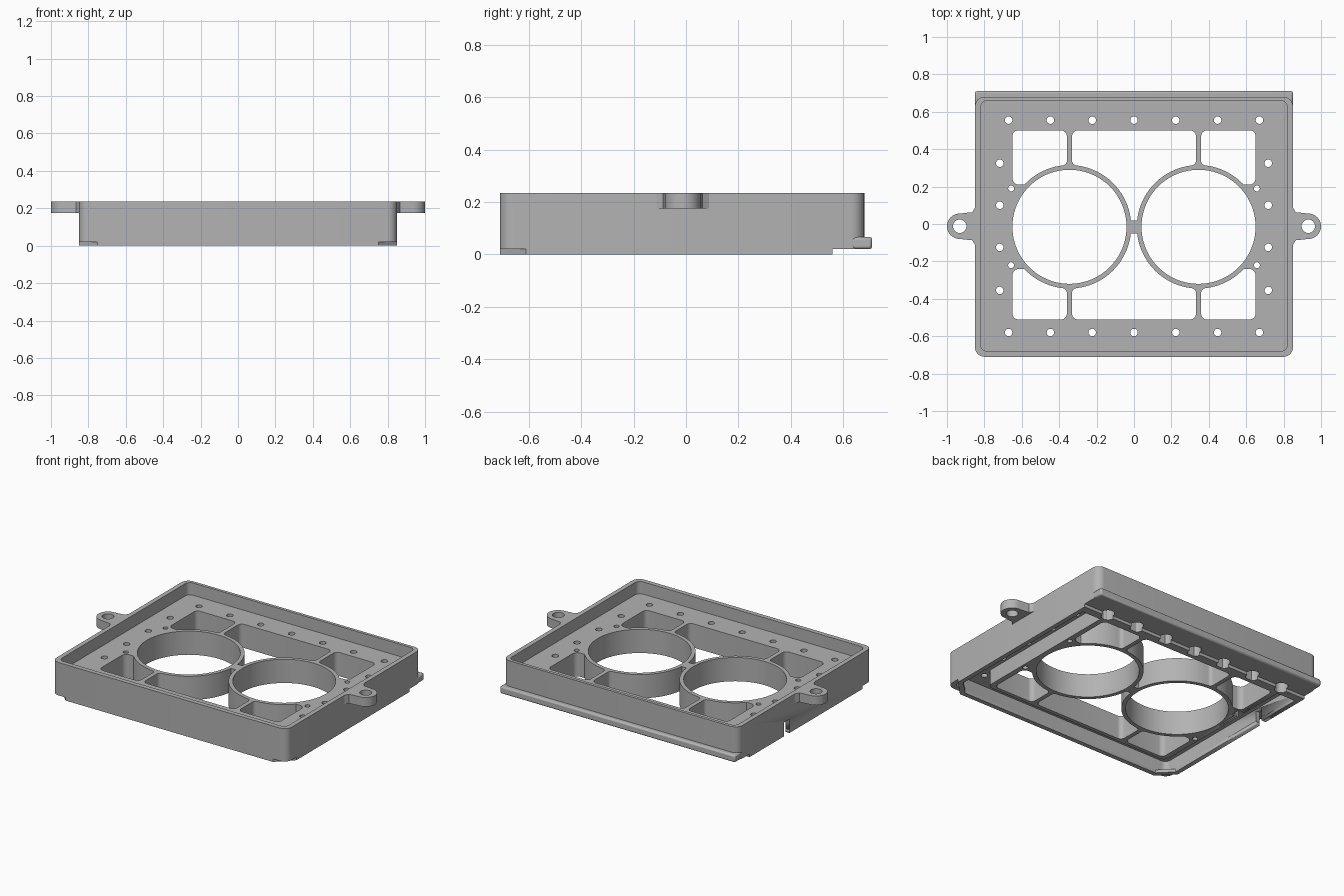
import bpy, bmesh
from math import sin, cos, radians, tau
from mathutils import Vector

if "Cube" in bpy.data.objects:
    bpy.data.objects.remove(bpy.data.objects["Cube"])

grey = bpy.data.materials.new("matte grey")
grey.use_nodes = True
grey.diffuse_color = (0.45, 0.45, 0.45, 1)
grey.node_tree.nodes["Principled BSDF"].inputs["Base Color"].default_value = grey.diffuse_color

CX, CY = 0.345, -0.015           # ring centres
R_IN, R_OUT = 0.305, 0.33        # ring radii
FLOOR = 0.155                    # top of the tray floor
TOP = 0.235


def circle(x, y, r, n=24):
    return [(x + r * cos(tau * i / n), y + r * sin(tau * i / n)) for i in range(n)]


def arc(x, y, r, a, b, n=20):
    steps = [radians(a + (b - a) * i / n) for i in range(n + 1)]
    return [(x + r * cos(t), y + r * sin(t)) for t in steps]


def rounded(corners, n=6):
    """Outline from (x, y) or (x, y, radius) corners."""
    out = []
    for i, c in enumerate(corners):
        p = Vector(c[:2])
        r = c[2] if len(c) > 2 else 0
        if not r:
            out.append(tuple(p))
            continue
        a = p + (Vector(corners[i - 1][:2]) - p).normalized() * r
        b = p + (Vector(corners[(i + 1) % len(corners)][:2]) - p).normalized() * r
        for k in range(n + 1):
            s = k / n
            u, v, w = (1 - s) ** 2, 1.414 * s * (1 - s), s * s
            out.append(tuple((a * u + p * v + b * w) / (u + v + w)))
    return out


def rect(x0, x1, y0, y1, r=0):
    return rounded([(x0, y0, r), (x1, y0, r), (x1, y1, r), (x0, y1, r)])


def mirror(loop, sx, sy):
    return [(x * sx, y * sy) for x, y in loop]


def slab(name, loops, z0, z1):
    """Extrude an outline (first loop) with holes (other loops)."""
    cu = bpy.data.curves.new(name, "CURVE")
    cu.dimensions = "2D"
    cu.fill_mode = "BOTH"
    cu.extrude = (z1 - z0) / 2
    for loop in loops:
        sp = cu.splines.new("POLY")
        sp.points.add(len(loop) - 1)
        for pt, (x, y) in zip(sp.points, loop):
            pt.co = (x, y, 0, 1)
        sp.use_cyclic_u = True
    tmp = bpy.data.objects.new(name + " outline", cu)
    bpy.context.collection.objects.link(tmp)
    dg = bpy.context.evaluated_depsgraph_get()
    me = bpy.data.meshes.new_from_object(tmp.evaluated_get(dg))
    bpy.data.objects.remove(tmp)
    bm = bmesh.new()
    bm.from_mesh(me)
    bmesh.ops.translate(bm, verts=bm.verts, vec=(0, 0, (z0 + z1) / 2))
    bmesh.ops.remove_doubles(bm, verts=bm.verts, dist=0.0001)
    bmesh.ops.recalc_face_normals(bm, faces=bm.faces)
    for f in bm.faces:
        f.smooth = True
    bm.to_mesh(me)
    bm.free()
    me.set_sharp_from_angle(angle=radians(35))
    me.materials.clear()
    me.materials.append(grey)
    ob = bpy.data.objects.new(name, me)
    bpy.context.collection.objects.link(ob)
    return ob


# Window outlines around the two rings
def side_window(h):
    return rounded([(-CX - 0.305, h, 0.03), (-CX - 0.305, 0.225, 0.035)]
                   + arc(-CX, 0, R_OUT, 137, 97)
                   + [(-CX - 0.014, 0.332, 0.02), (-CX - 0.014, h, 0.03)])


def middle_window(h):
    return rounded([(-0.331, h, 0.03), (-0.331, 0.332, 0.02)]
                   + arc(-CX, 0, R_OUT, 83, 6) + arc(CX, 0, R_OUT, 174, 97)
                   + [(0.331, 0.332, 0.02), (0.331, h, 0.03)])


openings = [circle(s * CX, CY, R_IN, 72) for s in (-1, 1)]
for sy, h in ((1, 0.515), (-1, 0.495)):
    shapes = [side_window(h), mirror(side_window(h), -1, 1), middle_window(h)]
    openings += [[(x, y * sy + CY) for x, y in s] for s in shapes]

# Screw hole positions
row_x = [i * 0.2235 for i in range(-3, 4)]
pin_holes = [circle(s * 0.657, y, 0.016, 16) for s in (-1, 1) for y in (0.19, -0.22)]
screw_holes = [circle(x, y, 0.02) for x in row_x for y in (0.555, -0.58)]
screw_holes += [circle(s * 0.718, y, 0.02) for s in (-1, 1) for y in (0.325, 0.1, -0.125, -0.355)]

# Tray floor with windows, rings and screw holes
slab("tray_floor", [rect(-0.835, 0.835, -0.695, 0.665, 0.04)] + openings + pin_holes + screw_holes,
     0.1, FLOOR)

# Deep walls of the rings, ribs and windows below the floor
web = slab("ring_and_rib_web", [rect(-0.685, 0.685, -0.535, 0.525, 0.04)] + openings + pin_holes,
           0, 0.12)

# Outer wall
wall = slab("outer_wall", [rect(-0.85, 0.85, -0.71, 0.68, 0.05),
                           rect(-0.82, 0.82, -0.68, 0.66, 0.035)], 0.02, TOP)

# Bottom edge with cut front corners and scalloped back bar
scallops = []
for x in reversed(row_x):
    scallops += arc(x, 0.558, 0.04, 0, -180, 12)
edge_outer = [(-0.75, -0.71), (0.75, -0.71), (0.85, -0.61), (0.85, 0.558)] + scallops \
    + [(-0.85, 0.558), (-0.85, -0.61)]
edge_inner = [(-0.735, -0.68), (0.735, -0.68), (0.82, -0.595), (0.82, 0.505),
              (-0.82, 0.505), (-0.82, -0.595)]
edge = slab("bottom_edge", [edge_outer, edge_inner], 0, 0.02)

# Back block with counterbores, and the flange behind it
slab("back_block", [rect(-0.83, 0.83, 0.505, 0.67)] + [circle(x, 0.558, 0.04) for x in row_x],
     0.02, 0.11)
flange = slab("back_flange", [rect(-0.85, 0.85, 0.63, 0.71)], 0.02, 0.067)
bevel = flange.modifiers.new("soft edges", "BEVEL")
bevel.width = 0.01
bevel.segments = 2
bevel.limit_method = "ANGLE"

# Mounting ears
ear = rounded([(0.835, -0.1), (0.85, -0.1), (0.865, -0.075)] + arc(0.932, 0, 0.068, -90, 90)
              + [(0.865, 0.075), (0.85, 0.1), (0.835, 0.1)])
hole = circle(0.932, 0, 0.036, 32)
for s, side in ((-1, "right"), (1, "left")):
    loops = [[(x * s, y - 0.012) for x, y in loop] for loop in (ear, hole)]
    slab(side + "_ear", loops, 0.175, TOP)

# Cable slot through the right wall
cutter = slab("slot_cutter", [rect(-0.9, -0.64, 0.145, 0.2)], -0.05, 0.09)
cutter.hide_render = True
for ob in (wall, web, edge):
    cut = ob.modifiers.new("cable slot", "BOOLEAN")
    cut.operation = "DIFFERENCE"
    cut.solver = "EXACT"
    cut.object = cutter
dg = bpy.context.evaluated_depsgraph_get()
for ob in (wall, web, edge):
    baked = bpy.data.meshes.new_from_object(ob.evaluated_get(dg))
    ob.modifiers.clear()
    ob.data = baked
bpy.data.objects.remove(cutter)
